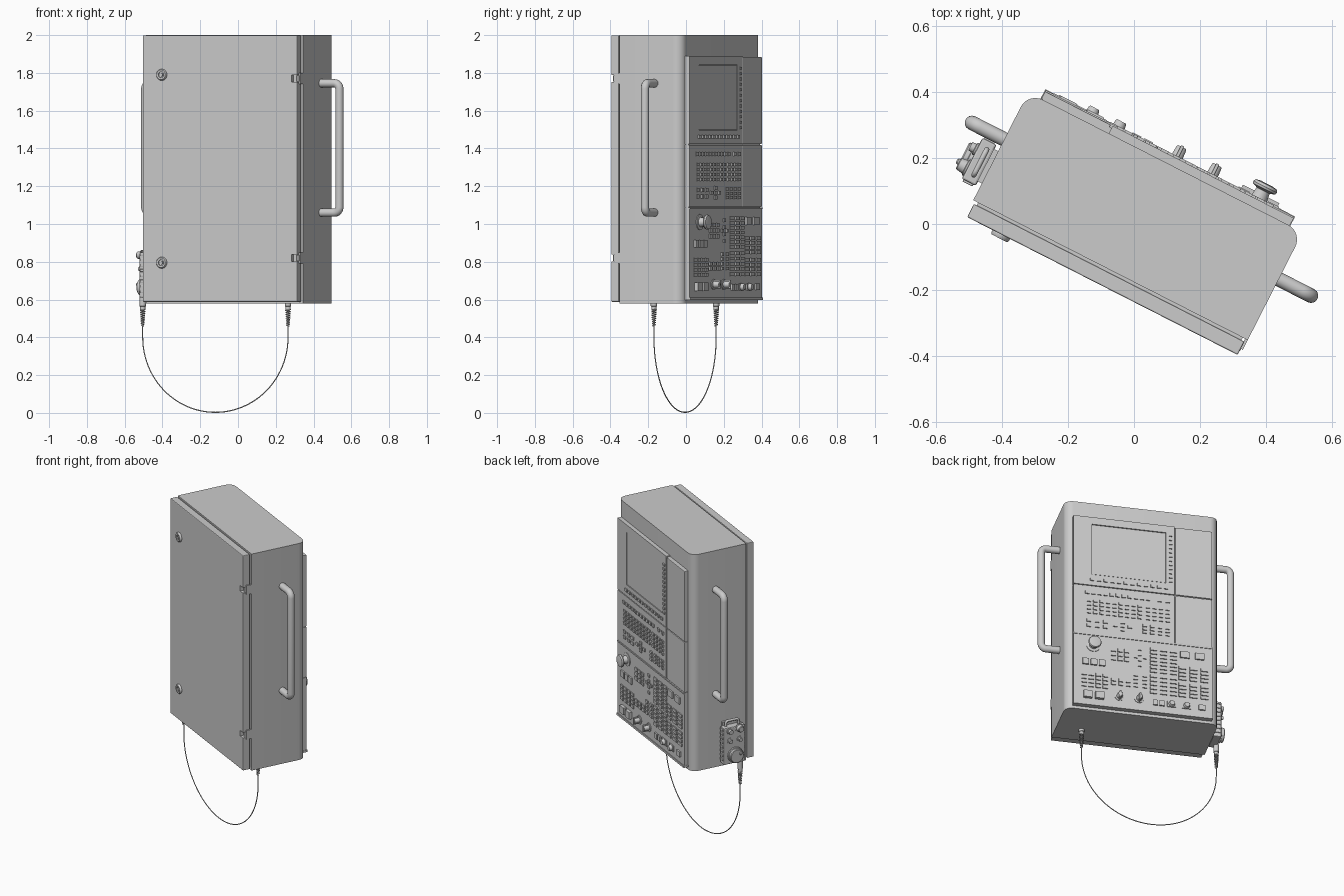
import bpy, bmesh, math
from mathutils import Matrix, Vector

if "Cube" in bpy.data.objects:
    bpy.data.objects.remove(bpy.data.objects["Cube"])

# Everything is laid out in cabinet space (u = width, v = depth, z up), then turned at the end.
BACK, LEFT, FRONT, DOWN = (0, 1, 0), (-1, 0, 0), (0, -1, 0), (0, 0, -1)
FACE = 0.236          # depth of the control panel surface


def finish(name, bm, smooth=False, bevel=0):
    bmesh.ops.recalc_face_normals(bm, faces=bm.faces)
    me = bpy.data.meshes.new(name)
    bm.to_mesh(me)
    bm.free()
    ob = bpy.data.objects.new(name, me)
    bpy.context.collection.objects.link(ob)
    if bevel:
        m = ob.modifiers.new("bevel", 'BEVEL')
        m.width, m.segments = bevel, 2
    if smooth:
        bpy.ops.object.select_all(action='DESELECT')
        ob.select_set(True)
        bpy.context.view_layer.objects.active = ob
        bpy.ops.object.shade_smooth_by_angle(angle=math.radians(35))
    return ob


def boxes(name, items, bevel=0):
    """One object from boxes given as (u0, u1, v0, v1, z0, z1)."""
    bm = bmesh.new()
    for a, b, c, d, e, f in items:
        M = Matrix.Translation(((a+b)/2, (c+d)/2, (e+f)/2)) @ Matrix.Diagonal((b-a, d-c, f-e, 1))
        bmesh.ops.create_cube(bm, size=1, matrix=M)
    return finish(name, bm, bevel=bevel)


def lathe(name, at, axis, prof, n=24):
    """Closed turned part from (radius, height) points."""
    bm = bmesh.new()
    M = Matrix.Translation(at) @ Vector(axis).to_track_quat('Z', 'Y').to_matrix().to_4x4()
    rings = [[bm.verts.new(M @ Vector((r*math.cos(2*math.pi*i/n), r*math.sin(2*math.pi*i/n), h)))
              for i in range(n)] for r, h in prof]
    for a, b in zip(rings, rings[1:]):
        for i in range(n):
            bm.faces.new((a[i], a[(i+1) % n], b[(i+1) % n], b[i]))
    bm.faces.new(rings[0])
    bm.faces.new(rings[-1])
    return finish(name, bm, smooth=True)


def tube(name, pts, r, res=4):
    cu = bpy.data.curves.new(name, 'CURVE')
    cu.dimensions, cu.bevel_depth, cu.bevel_resolution, cu.use_fill_caps = '3D', r, res, True
    sp = cu.splines.new('POLY')
    sp.points.add(len(pts) - 1)
    for p, co in zip(sp.points, pts):
        p.co = (*co, 1)
    ob = bpy.data.objects.new(name, cu)
    bpy.context.collection.objects.link(ob)
    return ob


def arc(cx, cy, r, a0, a1, n=8):
    return [(cx + r*math.cos(math.radians(a0 + (a1-a0)*i/n)),
             cy + r*math.sin(math.radians(a0 + (a1-a0)*i/n))) for i in range(n + 1)]


# Cabinet shell with rounded rear corners
bm = bmesh.new()
prof = [(-.467, -.157), (.467, -.157)] + arc(.417, .16, .05, 0, 90) + arc(-.417, .16, .05, 90, 180)
f = bm.faces.new([bm.verts.new((x, y, .58)) for x, y in prof])
ex = bmesh.ops.extrude_face_region(bm, geom=[f])
bmesh.ops.translate(bm, vec=(0, 0, 1.42), verts=[v for v in ex['geom'] if isinstance(v, bmesh.types.BMVert)])
finish("cabinet_body", bm, smooth=True)

# Door, gasket, hinges and locks
door = boxes("cabinet_door", [(-.46, .46, -.211, -.166, .588, 1.998)], bevel=.004)
boxes("door_gasket", [(-.45, .45, -.168, -.155, .595, 1.99)])
notches = boxes("hinge_cutter", [(.425, .48, -.23, -.188, z-.018, z+.018) for z in (.82, 1.77)])
notches.hide_render = True
notches.hide_viewport = True
cut = door.modifiers.new("hinge_notches", 'BOOLEAN')
cut.object, cut.operation, cut.solver = notches, 'DIFFERENCE', 'EXACT'
for z in (.82, 1.77):
    boxes("hinge_leaf", [(.43, .467, -.19, -.184, z-.03, z+.03), (.458, .467, -.19, -.14, z-.03, z+.03)])
    lathe("hinge_barrel", (.455, -.193, z-.016), (0, 0, 1), [(.007, 0), (.007, .032)], 12)
for z in (.795, 1.79):
    lathe("door_lock", (-.344, -.21, z), FRONT,
          [(.03, 0), (.03, .008), (.026, .014), (.016, .014), (.016, .006), (.009, .006), (.009, .013)])

# Side handles
for s in (-1, 1):
    path = [(.46, 1.745)] + arc(.547, 1.715, .03, 90, 0) + arc(.547, 1.09, .03, 0, -90) + [(.46, 1.06)]
    tube("side_handle", [(s*u, .05, z) for u, z in path], .022, 5)

# Control panel plates
boxes("panel_base", [(-.418, .418, .205, .228, .605, 1.885)])
su0, su1, sz0, sz1 = -.14, .31, 1.497, 1.842
boxes("display_bezel", [(-.193, su0, .21, FACE, 1.423, 1.89), (su1, .423, .21, FACE, 1.423, 1.89),
                        (su0, su1, .21, FACE, 1.423, sz0), (su0, su1, .21, FACE, sz1, 1.89)])
boxes("display_screen", [(su0+.003, su1-.003, .21, FACE-.003, sz0+.003, sz1-.003)])
boxes("keyboard_plate", [(-.193, .423, .21, FACE, 1.09, 1.418)])
boxes("upper_side_cover", [(-.423, -.199, .21, FACE, 1.423, 1.885)], bevel=.003)
boxes("lower_side_cover", [(-.423, -.199, .21, FACE, 1.09, 1.418)], bevel=.003)
boxes("machine_plate", [(-.423, .423, .21, FACE, .61, 1.082)])
boxes("panel_lip", [(-.425, .425, .205, FACE+.006, .598, .611)])
boxes("section_strip", [(-.423, .423, .21, FACE+.004, 1.079, 1.088)])


def keys(name, u0, u1, nu, z0, z1, nz, w, h, d=.007):
    """Grid of keys between first and last key centres."""
    it = []
    for i in range(nu):
        for j in range(nz):
            u = u0 + (u1-u0)*i/max(nu-1, 1)
            z = z0 + (z1-z0)*j/max(nz-1, 1)
            it.append((u-w/2, u+w/2, FACE-.004, FACE+d, z-h/2, z+h/2))
    return boxes(name, it)


# Display and keyboard keys
keys("display_bottom_keys", .31, -.14, 12, 1.462, 1.462, 1, .024, .018)
keys("display_side_keys", -.168, -.168, 1, 1.825, 1.51, 12, .02, .014)
keys("function_keys", .34, -.03, 11, 1.37, 1.37, 1, .024, .02)
keys("letter_keys", .33, .02, 9, 1.315, 1.235, 4, .024, .016)
keys("number_keys", -.03, -.15, 4, 1.315, 1.235, 4, .025, .016)
keys("corner_keys", -.1, -.15, 2, 1.37, 1.37, 1, .025, .02)
keys("edit_keys", .33, .23, 3, 1.18, 1.145, 2, .026, .02)
keys("arrow_keys_across", .17, .08, 3, 1.165, 1.165, 1, .026, .02)
keys("arrow_keys_updown", .125, .125, 1, 1.19, 1.14, 2, .026, .02)
keys("page_keys", -.01, -.15, 4, 1.185, 1.14, 3, .025, .016)

# Machine panel keys
keys("mode_keys", .18, .1, 3, .995, .935, 3, .03, .022)
keys("jog_keys_across", .045, -.01, 2, .965, .965, 1, .02, .018)
keys("jog_keys_updown", .02, .02, 1, 1.02, .91, 4, .022, .018)
keys("cycle_keys", .35, .25, 3, .895, .895, 1, .038, .04, .01)
keys("axis_keys", .36, .23, 4, .81, .732, 4, .032, .019)
keys("spindle_keys", .18, .09, 3, .79, .765, 2, .028, .02)
keys("coolant_keys", .045, -.01, 2, .84, .765, 4, .026, .017)
keys("option_keys_a", -.065, -.185, 3, 1.03, .88, 7, .042, .018)
keys("option_keys_b", -.065, -.185, 3, .845, .735, 5, .042, .018)
keys("lamp_keys", -.255, -.345, 2, 1.015, 1.015, 1, .055, .042, .01)
keys("option_keys_c", -.24, -.375, 3, .925, .85, 4, .046, .018)
keys("option_keys_d", -.24, -.375, 3, .81, .735, 4, .046, .018)
keys("start_stop_buttons", .338, .266, 2, .667, .667, 1, .052, .045, .02)
keys("key_switch_plate", -.075, -.115, 2, .665, .665, 1, .03, .034, .01)
keys("selector_plates", -.175, -.266, 2, .667, .667, 1, .055, .038, .006)
keys("end_button", -.36, -.36, 1, .667, .667, 1, .04, .034, .01)

# Emergency stop and rotary knobs
lathe("emergency_stop", (.303, FACE-.002, 1.01), BACK,
      [(.042, 0), (.042, .006), (.026, .008), (.022, .034), (.038, .04), (.04, .047), (.036, .055), (.02, .058)], 32)
for u in (.144, .024):
    lathe("override_knob", (u, FACE-.002, .68), BACK, [(.028, 0), (.028, .006), (.018, .008), (.016, .036), (.013, .04)])
    boxes("knob_grip", [(u-.005, u+.005, FACE, FACE+.042, .657, .703)], bevel=.002)
for u in (-.175, -.266):
    lathe("selector_knob", (u, FACE-.002, .667), BACK, [(.02, 0), (.018, .02), (.015, .026)])

# Hand-wheel pendant hung on the left side
boxes("pendant_bracket", [(-.482, -.46, -.1, .01, .64, .87)])
boxes("pendant_body", [(-.528, -.48, -.115, .025, .61, .85)], bevel=.006)
boxes("pendant_ribs", [(-.522, -.488, -.121, .031, .635+i*.028, .649+i*.028) for i in range(8)], bevel=.002)
hook = [(-.088, .845)] + arc(-.073, .868, .015, 180, 90, 5) + arc(-.017, .868, .015, 90, 0, 5) + [(-.002, .845)]
tube("pendant_hook", [(-.5, v, z) for v, z in hook], .008)
lathe("pendant_handwheel", (-.527, -.05, .665), LEFT, [(.05, 0), (.05, .01), (.045, .012), (.045, .026), (.041, .03)], 32)
lathe("handwheel_grip", (-.55, -.073, .68), LEFT, [(.009, 0), (.009, .012), (.006, .016)], 16)
lathe("pendant_axis_knob", (-.527, -.078, .835), LEFT, [(.027, 0), (.027, .005), (.022, .007), (.019, .028), (.016, .031)])
for v in (-.08, -.015):
    lathe("pendant_button", (-.527, v, .762), LEFT, [(.018, 0), (.018, .006), (.012, .008), (.012, .02)], 16)
lathe("pendant_rate_knob", (-.527, -.015, .825), LEFT, [(.02, 0), (.02, .006), (.015, .008), (.014, .022)])

# Cable with glands and strain-relief coils
ends = [Vector((-.522, -.087, 0)), Vector((.313, -.031, 0))]
for p, top in zip(ends, (.615, .585)):
    lathe("cable_gland", (p.x, p.y, top), DOWN, [(.017, 0), (.017, top-.565), (.014, top-.563), (.014, top-.545)], 12)
    coil = []
    for i in range(97):
        t = i / 96
        r, a = .013 - .006*t, t*8*2*math.pi
        coil.append((p.x + r*math.cos(a), p.y + r*math.sin(a), .548 - .088*t))
    tube("strain_relief_coil", coil, .003, 1)
mid, half = (ends[0] + ends[1]) / 2, (ends[1] - ends[0]) / 2
loop = [mid - half*math.cos(math.pi*i/48) + Vector((0, 0, .40 - .397*math.sin(math.pi*i/48))) for i in range(49)]
tube("pendant_cable", [ends[0] + Vector((0, 0, .55))] + loop + [ends[1] + Vector((0, 0, .55))], .003, 2)

# Turn the whole assembly to its final heading
R = Matrix.Rotation(math.radians(-27), 4, 'Z')
for ob in bpy.context.scene.objects:
    ob.matrix_basis = R @ ob.matrix_basis
